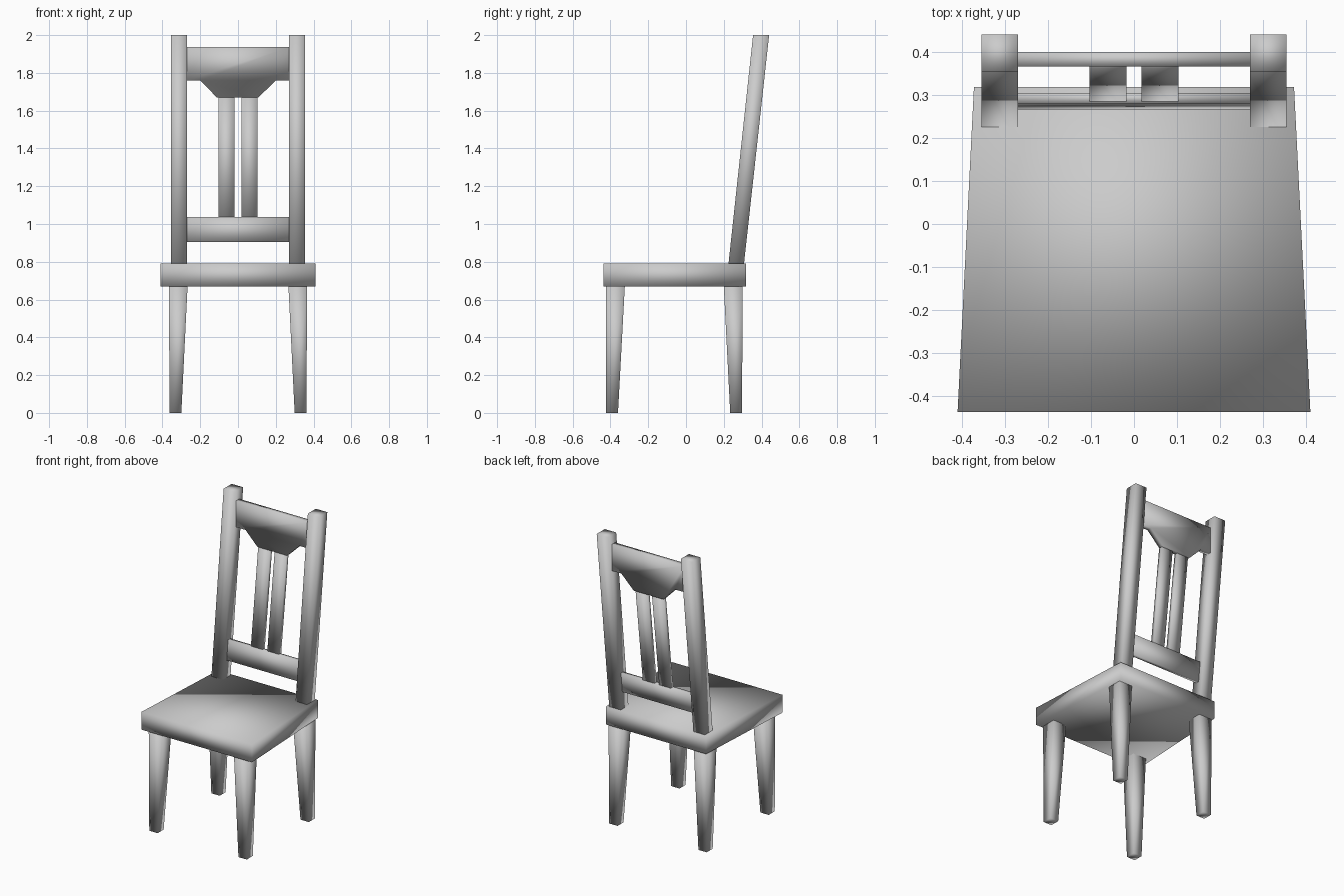
import bpy

if "Cube" in bpy.data.objects:
    bpy.data.objects.remove(bpy.data.objects["Cube"])


def make(name, verts, faces):
    mesh = bpy.data.meshes.new(name)
    mesh.from_pydata(verts, [], faces)
    mesh.shade_smooth()
    obj = bpy.data.objects.new(name, mesh)
    bpy.context.collection.objects.link(obj)
    return obj


def loft(name, ring_a, ring_b):
    """Closed solid between two matching point rings (a = lower/front, counter-clockwise)."""
    n = len(ring_a)
    faces = [tuple(reversed(range(n))), tuple(range(n, 2 * n))]
    faces += [(i, (i + 1) % n, (i + 1) % n + n, i + n) for i in range(n)]
    return make(name, ring_a + ring_b, faces)


def rect(x0, x1, y0, y1, z):
    return [(x0, y0, z), (x1, y0, z), (x1, y1, z), (x0, y1, z)]


def bar(name, low, high):
    """Four-sided bar between rectangles given as (x0, x1, y0, y1, z)."""
    return loft(name, rect(*low), rect(*high))


def mirrored(name, low, high):
    bar(name + "_right", low, high)
    flip = lambda r: (-r[1], -r[0], *r[2:])
    bar(name + "_left", flip(low), flip(high))


# Seat: slab that narrows toward the back
outline = [(-0.41, -0.437), (0.41, -0.437), (0.372, 0.318), (-0.372, 0.318)]
loft("seat", [(x, y, 0.67) for x, y in outline], [(x, y, 0.79) for x, y in outline])

# Tapered legs
mirrored("front_leg", (0.30, 0.362, -0.424, -0.36, 0), (0.267, 0.366, -0.424, -0.324, 0.67))
mirrored("back_leg", (0.30, 0.362, 0.234, 0.297, 0), (0.267, 0.366, 0.20, 0.299, 0.67))

# Leaning back posts
mirrored("back_post", (0.27, 0.355, 0.225, 0.307, 0.79), (0.27, 0.355, 0.355, 0.44, 2.0))

# Lower back rail
bar("lower_rail", (-0.27, 0.27, 0.266, 0.29, 0.905), (-0.27, 0.27, 0.28, 0.304, 1.037))

# Two upright slats
mirrored("back_slat", (0.018, 0.104, 0.285, 0.31, 1.037), (0.018, 0.104, 0.362, 0.387, 1.67))

# Crest rail with a stepped-down middle
profile = [(-0.27, 1.76), (-0.2, 1.76), (-0.112, 1.67), (0.108, 1.67),
           (0.2, 1.76), (0.27, 1.76), (0.27, 1.937), (-0.27, 1.937)]
loft("crest_rail", [(x, 0.40, z) for x, z in reversed(profile)],
     [(x, 0.366, z) for x, z in reversed(profile)])

# Consistent outward normals
import bmesh
for obj in bpy.context.collection.objects:
    bm = bmesh.new()
    bm.from_mesh(obj.data)
    bmesh.ops.recalc_face_normals(bm, faces=bm.faces)
    bm.to_mesh(obj.data)
    bm.free()
